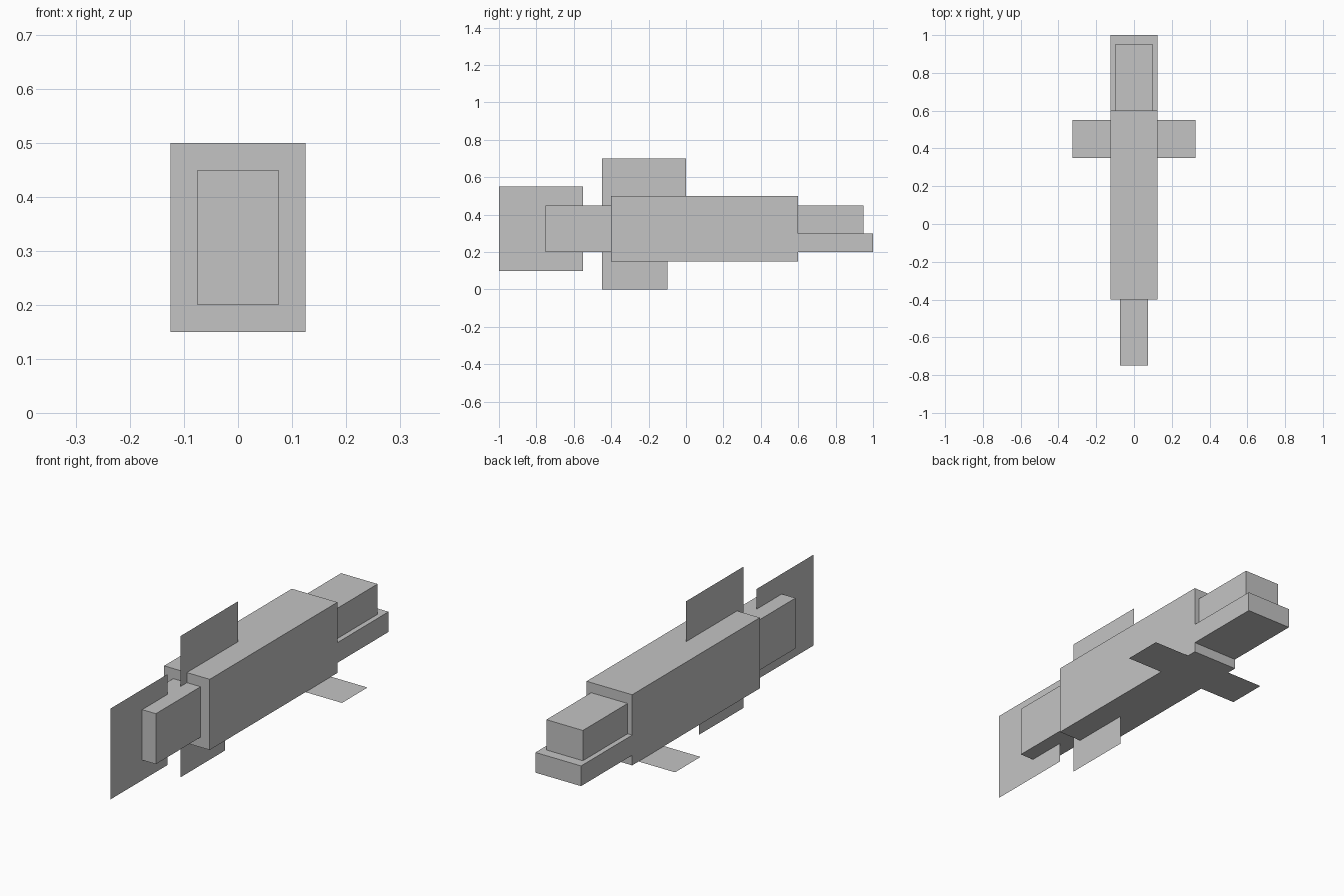
import bpy
import bmesh

cube = bpy.data.objects.get("Cube")
if cube:
    bpy.data.objects.remove(cube, do_unlink=True)

# Single flat colour
grey = bpy.data.materials.new("light_grey")
grey.use_nodes = True
colour = (0.55, 0.55, 0.55, 1.0)
grey.diffuse_color = colour
grey.node_tree.nodes["Principled BSDF"].inputs["Base Color"].default_value = colour


def finish(name, bm):
    mesh = bpy.data.meshes.new(name)
    bm.to_mesh(mesh)
    bm.free()
    mesh.materials.append(grey)
    obj = bpy.data.objects.new(name, mesh)
    bpy.context.collection.objects.link(obj)
    return obj


def box(name, half_width, y_range, z_range):
    """Box centred on x = 0."""
    bm = bmesh.new()
    bmesh.ops.create_cube(bm, size=1)
    for v in bm.verts:
        v.co.x *= 2 * half_width
        v.co.y = y_range[v.co.y > 0]
        v.co.z = z_range[v.co.z > 0]
    return finish(name, bm)


def sheet(name, corners):
    """Paper-thin fin."""
    bm = bmesh.new()
    bm.faces.new([bm.verts.new(c) for c in corners])
    return finish(name, bm)


def upright_fin(name, y_range, z_range):
    (y0, y1), (z0, z1) = y_range, z_range
    return sheet(name, [(0, y0, z0), (0, y1, z0), (0, y1, z1), (0, y0, z1)])


# Body, tail base and the two jaws
box("body", 0.125, (-0.4, 0.6), (0.15, 0.5))
box("tail_base", 0.075, (-0.75, -0.4), (0.2, 0.45))
box("upper_jaw", 0.1, (0.6, 0.95), (0.3, 0.45))
box("lower_jaw", 0.125, (0.6, 1.0), (0.2, 0.3))

# Upright fins on the centre line
upright_fin("tail_fin", (-1.0, -0.55), (0.1, 0.55))
upright_fin("back_fin", (-0.45, 0.0), (0.4, 0.7))
upright_fin("belly_fin", (-0.45, -0.1), (0.0, 0.25))

# Flat side fins level with the belly
for side, s in (("left", 1), ("right", -1)):
    corners = [(s * 0.125, 0.35, 0.15), (s * 0.325, 0.35, 0.15),
               (s * 0.325, 0.55, 0.15), (s * 0.125, 0.55, 0.15)]
    sheet(side + "_side_fin", corners[::s])
